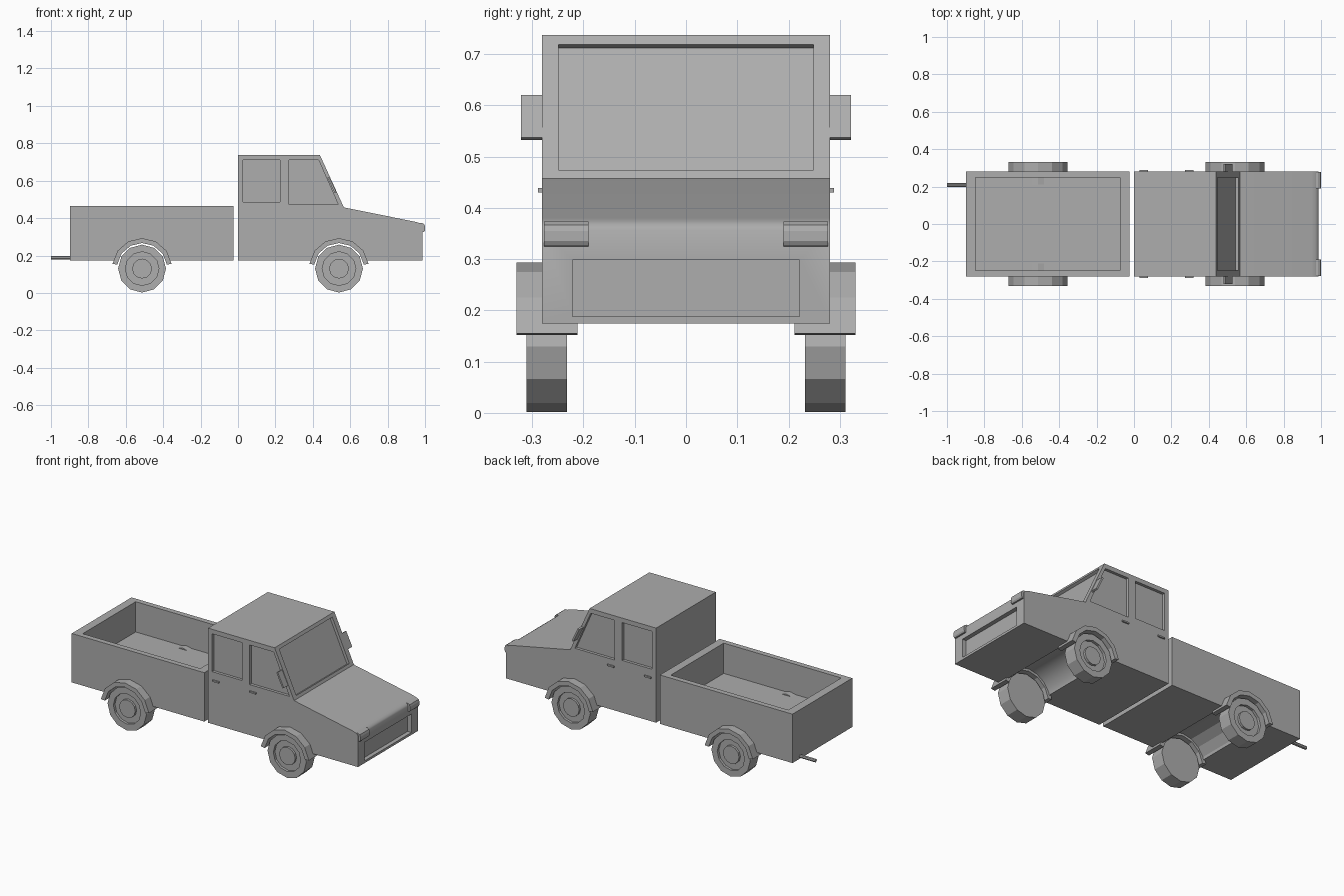
import bpy, bmesh
from math import sin, cos, pi, radians
from mathutils import Vector

cube = bpy.data.objects.get("Cube")
if cube:
    bpy.data.objects.remove(cube, do_unlink=True)

GREY = (0.418, 0.418, 0.418, 1)
grey = bpy.data.materials.new("plain_grey")
grey.use_nodes = True
grey.diffuse_color = GREY
grey.node_tree.nodes["Principled BSDF"].inputs["Base Color"].default_value = GREY


def finish(name, bm):
    bmesh.ops.recalc_face_normals(bm, faces=bm.faces)
    mesh = bpy.data.meshes.new(name)
    bm.to_mesh(mesh)
    bm.free()
    mesh.materials.append(grey)
    obj = bpy.data.objects.new(name, mesh)
    bpy.context.collection.objects.link(obj)
    return obj


def prism(name, profile, y0, y1):
    """Side profile of (x, z) points extruded across y."""
    bm = bmesh.new()
    face = bm.faces.new([bm.verts.new((x, y0, z)) for x, z in profile])
    moved = bmesh.ops.extrude_face_region(bm, geom=[face])["geom"]
    verts = [v for v in moved if isinstance(v, bmesh.types.BMVert)]
    bmesh.ops.translate(bm, verts=verts, vec=(0, y1 - y0, 0))
    return finish(name, bm)


def block(name, x0, x1, y0, y1, z0, z1):
    return prism(name, [(x0, z0), (x1, z0), (x1, z1), (x0, z1)], y0, y1)


def arc(cx, cz, r, a0, a1, steps):
    angles = [radians(a0 + (a1 - a0) * i / steps) for i in range(steps + 1)]
    return [(cx + r * cos(a), cz + r * sin(a)) for a in angles]


def lathe(name, profile, x, z, side, count=12):
    """Turn (radius, y) rings about the wheel axis, capping both ends."""
    bm = bmesh.new()
    rings = [[bm.verts.new((x + r * cos(2 * pi * i / count), side * y,
                            z + r * sin(2 * pi * i / count)))
              for i in range(count)] for r, y in profile]
    for a, b in zip(rings, rings[1:]):
        for i in range(count):
            j = (i + 1) % count
            bm.faces.new((a[i], a[j], b[j], b[i]))
    bm.faces.new(rings[0])
    bm.faces.new(rings[-1])
    return finish(name, bm)


def cut(obj, cutter):
    bpy.context.view_layer.objects.active = obj
    mod = obj.modifiers.new("cut", "BOOLEAN")
    mod.operation, mod.solver, mod.object = "DIFFERENCE", "EXACT", cutter
    bpy.ops.object.modifier_apply(modifier=mod.name)
    bpy.data.objects.remove(cutter, do_unlink=True)


HALF = 0.281
BOTTOM = 0.174
RECESS = 0.017
ARCH_Z = 0.133
AXLES = {"rear": -0.513, "front": 0.54}

# Cab with bonnet and rounded nose
roof, cowl = Vector((0.438, 0.737)), Vector((0.566, 0.457))
cab = prism("cab", [(0, BOTTOM), (0, 0.737), roof, cowl, (0.95, 0.38), (0.97, 0.374),
                    (0.982, 0.366), (0.987, 0.357), (0.987, BOTTOM)], -HALF, HALF)

# Cargo bed
bed = block("cargo_bed", -0.898, -0.025, -HALF, HALF, BOTTOM, 0.465)
cut(bed, block("bed_cutter", -0.848, -0.074, -0.249, 0.249, 0.285, 0.6))

# Wheel wells run through the full width
for body, x in ((bed, AXLES["rear"]), (cab, AXLES["front"])):
    cut(body, prism("well_cutter", arc(x, ARCH_Z, 0.147, 0, 337.5, 15), -0.4, 0.4))

# Recessed windscreen, side windows and grille
slope = (cowl - roof).normalized()
normal = Vector((-slope.y, slope.x))
top, low = roof + slope * 0.02, cowl - slope * 0.018
cut(cab, prism("windscreen_cutter", [top + normal * 0.1, low + normal * 0.1,
                                     low - normal * RECESS, top - normal * RECESS], -0.249, 0.249))
rear_window = [(0.026, 0.485), (0.224, 0.485), (0.224, 0.71), (0.026, 0.71)]
front_window = [(0.274, 0.474), (0.535, 0.474), (0.431, 0.71), (0.274, 0.71)]
for side in (-1, 1):
    for window in (rear_window, front_window):
        cut(cab, prism("window_cutter", window, side * (HALF - RECESS), side * 0.4))
cut(cab, block("grille_cutter", 0.962, 1.1, -0.221, 0.221, 0.188, 0.298))

bpy.ops.object.select_all(action="DESELECT")
cab.select_set(True)
bpy.context.view_layer.objects.active = cab
bpy.ops.object.shade_smooth_by_angle(angle=radians(35))

for side, label in ((1, "left"), (-1, "right")):
    # Wheels with sunken rim and centre cap, and their arches
    for end, x in AXLES.items():
        lathe(f"{end}_{label}_wheel",
              [(0.128, 0.232), (0.128, 0.311), (0.09, 0.311), (0.09, 0.296),
               (0.053, 0.296), (0.053, 0.309)], x, 0.13, side)
        outline = arc(x, ARCH_Z, 0.16, 8, 172, 6) + arc(x, ARCH_Z, 0.134, 172, 8, 6)
        prism(f"{end}_{label}_arch", outline, side * 0.212, side * 0.331)
    # Headlamps wrapping the nose
    prism(f"{label}_headlamp", [(0.955, 0.372), (0.985, 0.373), (0.996, 0.367), (1.0, 0.355),
                                (1.0, 0.335), (0.995, 0.326), (0.975, 0.323)],
          side * 0.19, side * 0.277)
    # Door mirrors lying along the windscreen pillar
    a, b = Vector((0.487, 0.62)), Vector((0.527, 0.537))
    prism(f"{label}_mirror", [a, b, b - normal * 0.01, a - normal * 0.01],
          side * 0.275, side * 0.322)
    # Door handles
    for door, x in (("rear", 0.03), ("front", 0.274)):
        block(f"{door}_{label}_handle", x, x + 0.044, side * 0.27, side * 0.289, 0.43, 0.439)

# Exhaust pipe
bm = bmesh.new()
bmesh.ops.create_cone(bm, cap_ends=True, segments=8, radius1=0.01, radius2=0.01, depth=0.14)
for v in bm.verts:
    v.co = (v.co.z - 0.93, v.co.x + 0.208, v.co.y + 0.188)
finish("exhaust_pipe", bm)
